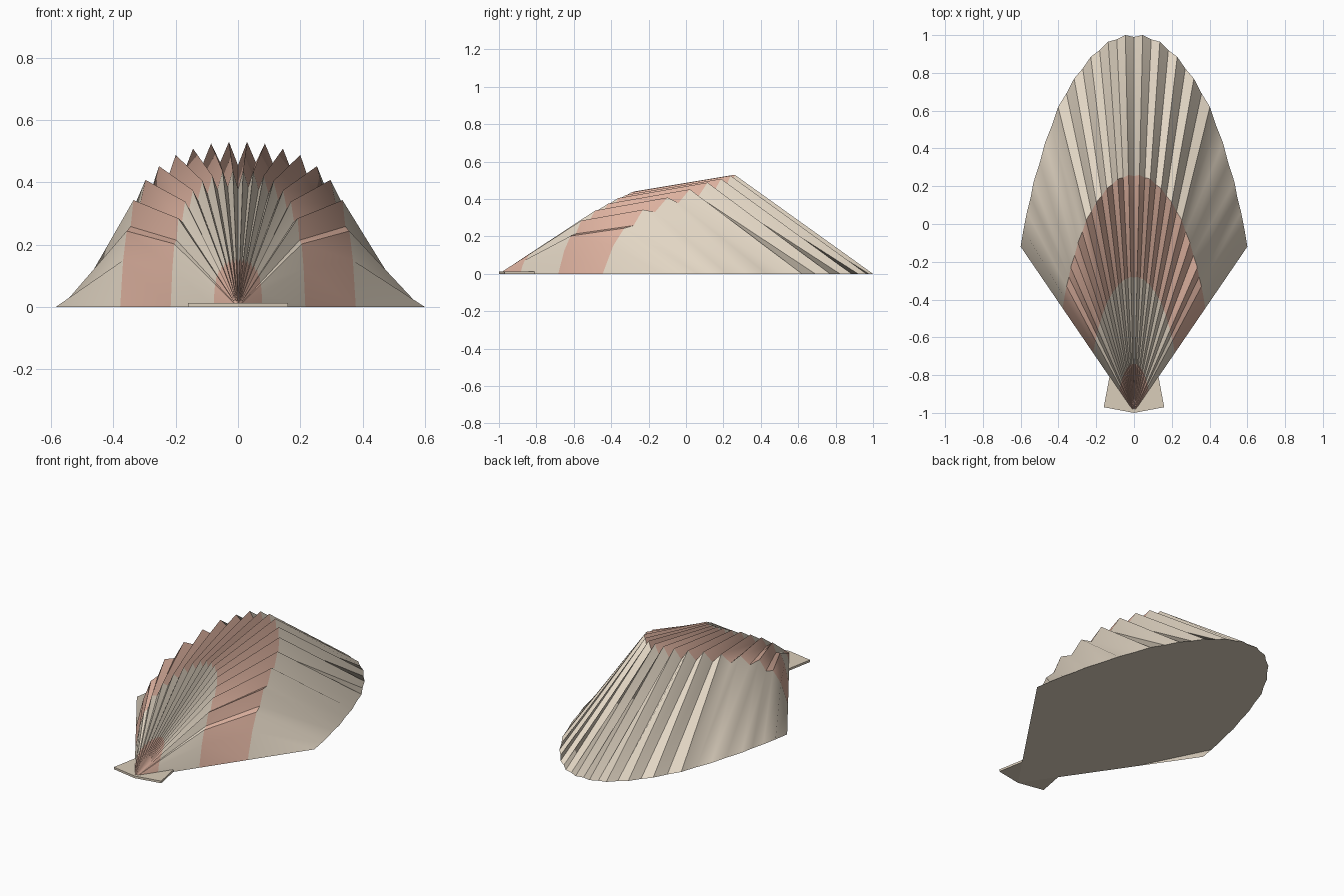
import bpy, bmesh
from mathutils import Vector

if "Cube" in bpy.data.objects:
    bpy.data.objects.remove(bpy.data.objects["Cube"])


def material(name, rgb):
    m = bpy.data.materials.new(name)
    m.diffuse_color = (*rgb, 1)
    m.use_nodes = True
    m.node_tree.nodes["Principled BSDF"].inputs["Base Color"].default_value = m.diffuse_color
    return m


cream = material("cream", (0.76, 0.67, 0.55))
pink = material("salmon pink", (0.72, 0.44, 0.345))
tan = material("tan", (0.70, 0.61, 0.49))

HINGE = Vector((0, -1, 0))
# Right-hand rib crests, centre outwards: outline x, outline y, crest height
RIBS = [(0.046, 1.0, 0.53), (0.137, 0.965, 0.525), (0.229, 0.885, 0.508),
        (0.317, 0.77, 0.488), (0.402, 0.62, 0.452), (0.471, 0.43, 0.408),
        (0.532, 0.222, 0.343), (0.567, 0.063, 0.244)]
# Growth rings: fraction of the way from hinge to rim, fraction of crest height
RINGS = [(0.13, 0.30), (0.36, 0.83), (0.63, 1.0), (1.0, 0.0)]
BAND_COLOURS = [1, 0, 1, 0]


def fluted_columns():
    """Crests with valleys between them, from left edge to right edge."""
    half = [(0, 0.99, 0.455)]
    for i, rib in enumerate(RIBS):
        half.append(rib)
        if i + 1 < len(RIBS):
            x, y, z = [(a + b) / 2 for a, b in zip(rib, RIBS[i + 1])]
            half.append((x * 0.995, y * 0.995, z * 0.88))
    half += [(0.585, -0.03, 0.15), (0.6, -0.12, 0)]
    return [(-x, y, z) for x, y, z in reversed(half[1:])] + half


def make_object(name, bm, mats):
    bmesh.ops.recalc_face_normals(bm, faces=bm.faces)
    me = bpy.data.meshes.new(name)
    bm.to_mesh(me)
    bm.free()
    for m in mats:
        me.materials.append(m)
    ob = bpy.data.objects.new(name, me)
    bpy.context.collection.objects.link(ob)
    return ob


# Fluted shell, fanning out from the hinge and closed by a flat underside
bm = bmesh.new()
apex = bm.verts.new(HINGE)
cols = fluted_columns()
rows = []
for t, h in RINGS:
    rows.append([bm.verts.new((x * t, -1 + (y + 1) * t, z * h)) for x, y, z in cols])
for r, row in enumerate(rows):
    for i in range(len(cols) - 1):
        if r == 0:
            f = bm.faces.new((apex, row[i], row[i + 1]))
        else:
            f = bm.faces.new((rows[r - 1][i], row[i], row[i + 1], rows[r - 1][i + 1]))
        f.material_index = BAND_COLOURS[r]
left = [row[0] for row in rows[:-1]]
right = [row[-1] for row in reversed(rows[:-1])]
bm.faces.new([apex] + left + rows[-1] + right)
shell = make_object("shell", bm, [cream, pink])

bpy.context.view_layer.objects.active = shell
shell.select_set(True)
bpy.ops.object.shade_smooth_by_angle(angle=0.6)
shell.select_set(False)

# Hinge ears: a thin plate under the tip
bm = bmesh.new()
outline = [(-0.16, -0.97), (0, -1), (0.16, -0.97), (0.13, -0.81), (-0.13, -0.81)]
base = bm.faces.new([bm.verts.new((x, y, 0)) for x, y in outline])
top = bmesh.ops.extrude_face_region(bm, geom=[base])
bmesh.ops.translate(bm, vec=(0, 0, 0.013),
                    verts=[v for v in top["geom"] if isinstance(v, bmesh.types.BMVert)])
make_object("hinge_ears", bm, [tan])
